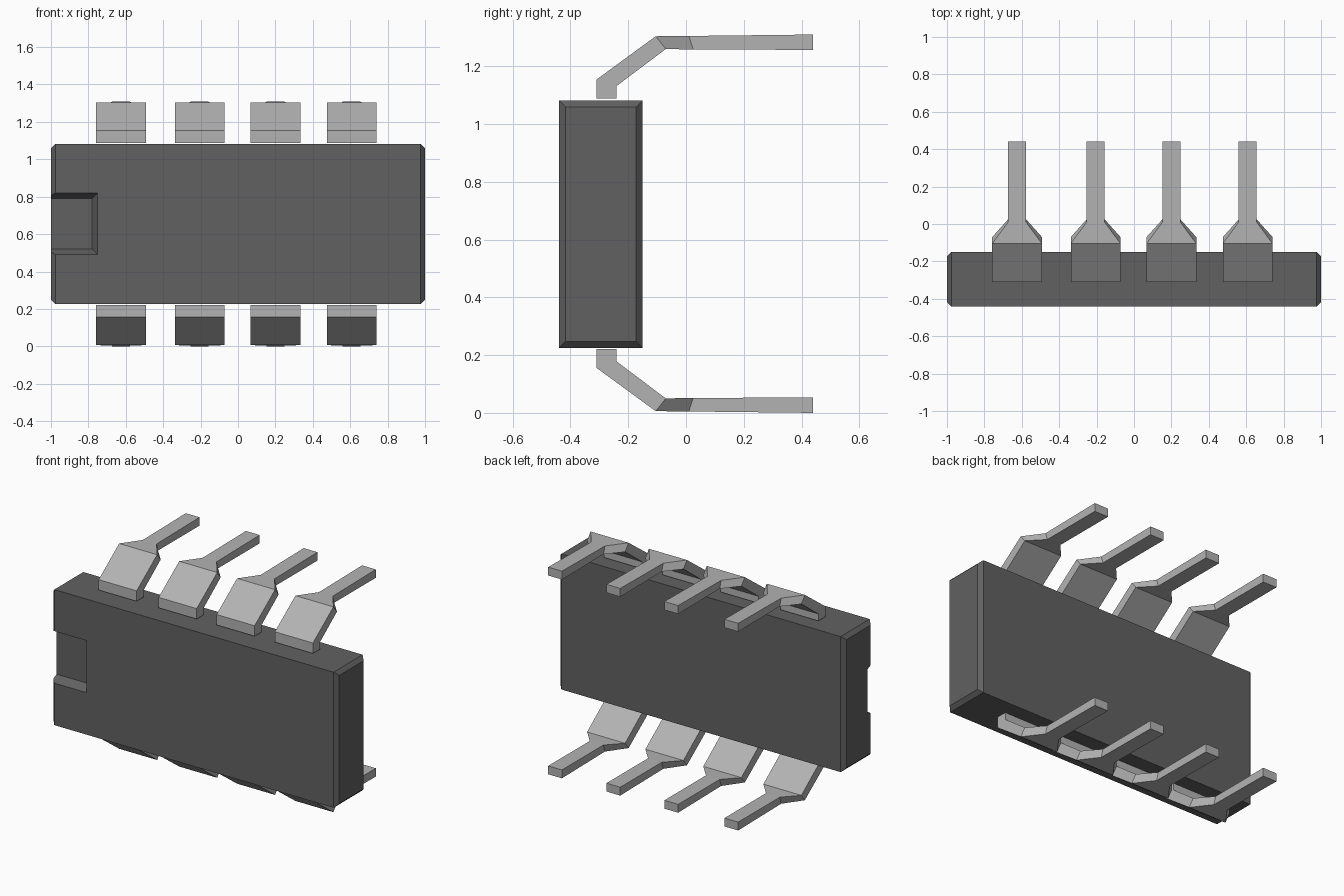
import bpy, bmesh

cube = bpy.data.objects.get("Cube")
if cube:
    bpy.data.objects.remove(cube, do_unlink=True)


def make_material(name, grey):
    mat = bpy.data.materials.new(name)
    mat.use_nodes = True
    colour = (grey, grey, grey, 1)
    mat.diffuse_color = colour
    mat.node_tree.nodes["Principled BSDF"].inputs["Base Color"].default_value = colour
    return mat


def loft(name, rings, mat):
    """Join successive four-point rings into a closed solid."""
    bm = bmesh.new()
    loops = [[bm.verts.new(p) for p in ring] for ring in rings]
    for a, b in zip(loops, loops[1:]):
        for i in range(4):
            j = (i + 1) % 4
            bm.faces.new((a[i], a[j], b[j], b[i]))
    bm.faces.new(loops[0])
    bm.faces.new(loops[-1])
    bmesh.ops.recalc_face_normals(bm, faces=bm.faces)
    mesh = bpy.data.meshes.new(name)
    bm.to_mesh(mesh)
    bm.free()
    mesh.materials.append(mat)
    obj = bpy.data.objects.new(name, mesh)
    bpy.context.collection.objects.link(obj)
    return obj


plastic = make_material("dark grey plastic", 0.12)
metal = make_material("light grey metal", 0.45)

# Package body: a block with chamfered ends
FRONT, BACK, BOTTOM, TOP, BEVEL = -0.44, -0.15, 0.225, 1.082, 0.023


def body_ring(x, inset):
    y0, y1, z0, z1 = FRONT + inset, BACK - inset, BOTTOM + inset, TOP - inset
    return [(x, y0, z0), (x, y1, z0), (x, y1, z1), (x, y0, z1)]


body = loft("package_body", [body_ring(-1, BEVEL), body_ring(-1 + BEVEL, 0),
                             body_ring(1 - BEVEL, 0), body_ring(1, BEVEL)], plastic)


# Orientation notch with sloping walls, cut into the front at one end
def notch_ring(y, flare):
    x0, x1, z0, z1 = -1.1, -0.78 + flare, 0.52 - flare, 0.79 + flare
    return [(x0, y, z0), (x1, y, z0), (x1, y, z1), (x0, y, z1)]


cutter = loft("notch_cutter", [notch_ring(-0.385, 0), notch_ring(-0.46, 0.04)], plastic)
cutter.hide_render = True
cut = body.modifiers.new("notch", "BOOLEAN")
cut.operation = "DIFFERENCE"
cut.solver = "EXACT"
cut.object = cutter
bpy.context.view_layer.update()
graph = bpy.context.evaluated_depsgraph_get()
cut_mesh = bpy.data.meshes.new_from_object(body.evaluated_get(graph))
body.modifiers.clear()
body.data = cut_mesh
bpy.data.objects.remove(cutter, do_unlink=True)

# Bent pins: half width, outer (y, z) and inner (y, z) at each bend
WIDE, THIN, MIDDLE = 0.133, 0.048, 0.655
STATIONS = [
    (WIDE, (-0.31, 0.222), (-0.24, 0.222)),
    (WIDE, (-0.31, 0.156), (-0.24, 0.178)),
    (WIDE, (-0.105, 0.006), (-0.07, 0.05)),
    (THIN, (0.01, 0.005), (0.025, 0.052)),
    (THIN, (0.44, 0.0), (0.44, 0.053)),
]


def pin(name, x, upper):
    def height(z):
        return 2 * MIDDLE - z if upper else z
    rings = [[(x - w, o[0], height(o[1])), (x + w, o[0], height(o[1])),
              (x + w, i[0], height(i[1])), (x - w, i[0], height(i[1]))]
             for w, o, i in STATIONS]
    loft(name, rings, metal)


for n, x in enumerate((-0.625, -0.205, 0.2, 0.608), 1):
    pin(f"lower_pin_{n}", x, False)
    pin(f"upper_pin_{n}", x, True)
